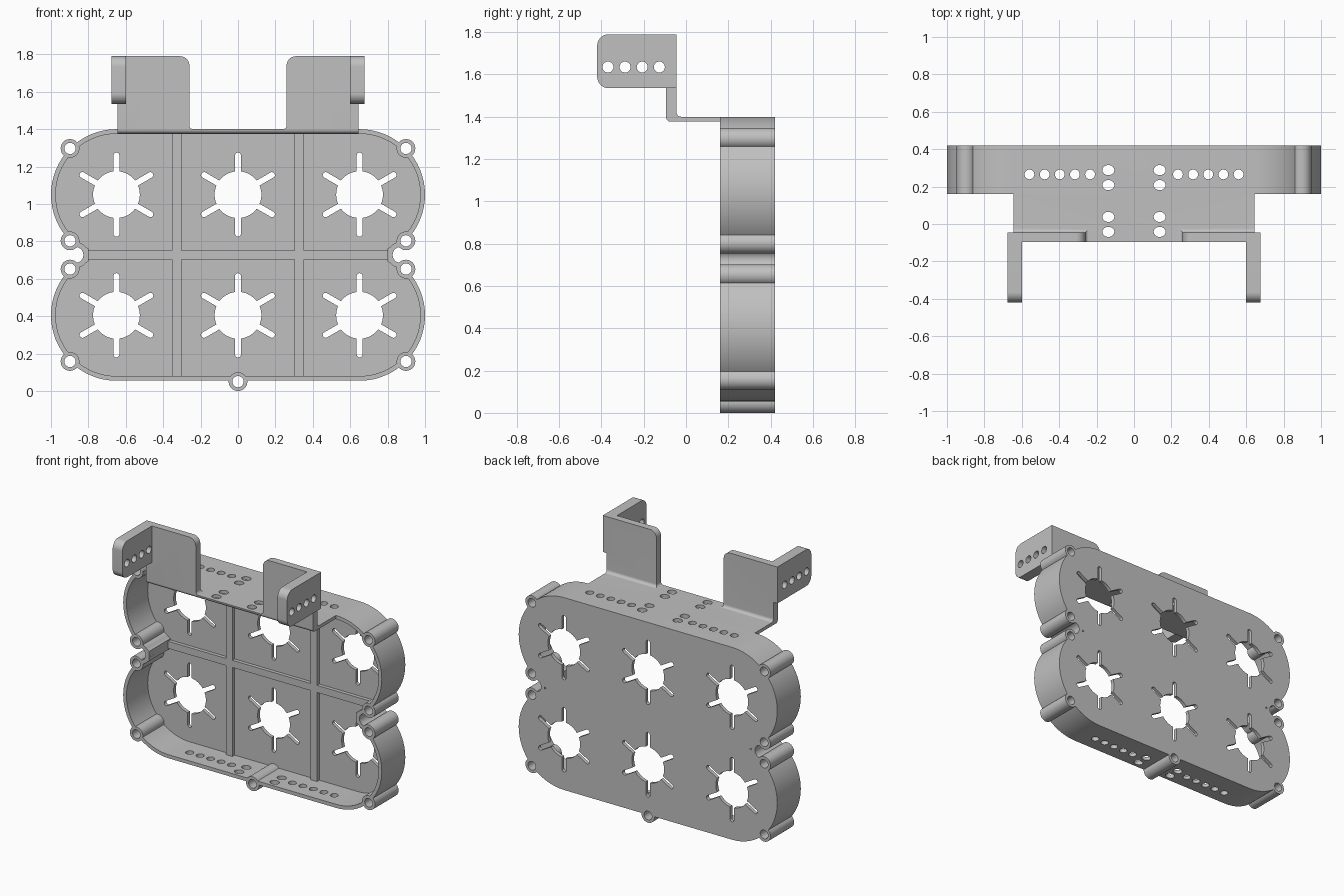
import bpy, bmesh
from math import cos, sin, tan, pi, radians
from mathutils import Vector

if "Cube" in bpy.data.objects:
    bpy.data.objects.remove(bpy.data.objects["Cube"], do_unlink=True)

grey = bpy.data.materials.new("light_grey")
grey.use_nodes = True
COLOUR = (0.53, 0.53, 0.53, 1)
grey.diffuse_color = COLOUR
grey.node_tree.nodes["Principled BSDF"].inputs["Base Color"].default_value = COLOUR


# ---------- helpers ----------
def circle(cx, cy, rx, ry=None, n=40):
    ry = ry or rx
    return [(cx + rx * cos(2 * pi * i / n), cy + ry * sin(2 * pi * i / n)) for i in range(n)]


def rounded(corners, steps=16):
    """Polygon whose corners are (x, y, fillet radius)."""
    pts = []
    for i, (x, y, r) in enumerate(corners):
        p = Vector((x, y))
        if r == 0:
            pts.append((x, y))
            continue
        u = (Vector(corners[i - 1][:2]) - p).normalized()
        v = (Vector(corners[(i + 1) % len(corners)][:2]) - p).normalized()
        half = u.angle(v) / 2
        centre = p + (u + v).normalized() * (r / sin(half))
        a = p + u * (r / tan(half)) - centre
        b = p + v * (r / tan(half)) - centre
        sweep = pi - 2 * half
        for k in range(steps + 1):
            t = k / steps * sweep
            q = centre + (a * sin(sweep - t) + b * sin(t)) / sin(sweep)
            pts.append((q.x, q.y))
    return pts


def rect(x0, y0, x1, y1, r=0):
    return rounded([(x0, y0, r), (x1, y0, r), (x1, y1, r), (x0, y1, r)])


def prism(name, pts, axis, a, b):
    """Extrude a flat outline along an axis from a to b."""
    place = {"x": lambda p, d: (d, p[0], p[1]),
             "y": lambda p, d: (p[0], d, p[1]),
             "z": lambda p, d: (p[0], p[1], d)}[axis]
    bm = bmesh.new()
    face = bm.faces.new([bm.verts.new(place(p, a)) for p in pts])
    bmesh.ops.remove_doubles(bm, verts=bm.verts[:], dist=1e-5)
    face = bm.faces[:][0]
    ext = bmesh.ops.extrude_face_region(bm, geom=[face], use_keep_orig=True)
    shift = Vector(place((0, 0), b - a))
    bmesh.ops.translate(bm, vec=shift,
                        verts=[g for g in ext["geom"] if isinstance(g, bmesh.types.BMVert)])
    bmesh.ops.recalc_face_normals(bm, faces=bm.faces[:])
    mesh = bpy.data.meshes.new(name)
    bm.to_mesh(mesh)
    bm.free()
    mesh.materials.append(grey)
    ob = bpy.data.objects.new(name, mesh)
    bpy.context.collection.objects.link(ob)
    return ob


def combine(ob, op, pts, axis, a, b):
    """Add or cut a prism, then discard the helper."""
    tool = prism("helper", pts, axis, a, b)
    mod = ob.modifiers.new("bool", "BOOLEAN")
    mod.operation, mod.solver, mod.object = op, "MANIFOLD", tool
    bpy.context.view_layer.objects.active = ob
    bpy.ops.object.modifier_apply(modifier=mod.name)
    bpy.data.objects.remove(tool, do_unlink=True)


def add(ob, *args):
    combine(ob, "UNION", *args)


def cut(ob, *args):
    combine(ob, "DIFFERENCE", *args)


# ---------- tray: two stacked stadium cells, open at the front ----------
FRONT, BACK, FLOOR = 0.16, 0.42, 0.395
LOW, HIGH, MID = 0.405, 1.05, 0.7275
HALF, R, WALL = 0.65, 0.35, 0.025
THROUGH = ("y", 0, 0.6)


def stadium(z, r):
    return rect(-HALF - r, z - r, HALF + r, z + r, r)


tray = prism("tray", stadium(LOW, R), "y", FRONT, BACK)
add(tray, stadium(HIGH, R), "y", FRONT, BACK)
for z in (LOW, HIGH):
    cut(tray, stadium(z, R - WALL), "y", 0, FLOOR)
cut(tray, rect(-0.8, MID - 0.057, 0.8, MID + 0.057), "y", 0, FLOOR)

# waist notches with their rounded wall
for s in (-1, 1):
    add(tray, circle(s * 0.87, MID, 0.07), "y", FRONT, BACK)
    cut(tray, circle(s * 0.87, MID, 0.043), *THROUGH)
    x0, x1 = sorted((s * 0.87, s * 1.1))
    cut(tray, rect(x0, MID - 0.043, x1, MID + 0.043), *THROUGH)
    cut(tray, rect(min(s * 0.9, s * 1.1), MID - 0.08, max(s * 0.9, s * 1.1), MID + 0.08), *THROUGH)

# screw bosses
bosses = [(s * 0.898, z + d) for s in (-1, 1) for z in (LOW, HIGH) for d in (-0.247, 0.247)]
bosses.append((0, 0.05))
for x, z in bosses:
    add(tray, circle(x, z, 0.05), "y", FRONT, BACK)
for x, z in bosses:
    cut(tray, circle(x, z, 0.03), *THROUGH)

# round openings with six radial slots
for z in (LOW, HIGH):
    for x in (-HALF, 0, HALF):
        cut(tray, circle(x, z, 0.125, None, 64), *THROUGH)
        for deg in (30, 90, 150):
            c, s = cos(radians(deg)), sin(radians(deg))
            slot = [(x + c * u - s * v, z + s * u + c * v)
                    for u, v in rect(-0.225, -0.0155, 0.225, 0.0155, 0.0154)]
            cut(tray, slot, *THROUGH)

# hole rows through the top and bottom walls
for s in (-1, 1):
    for i in range(5):
        cut(tray, circle(s * (0.235 + 0.081 * i), 0.265, 0.026, None, 24), "z", -0.1, 1.5)
    for y in (0.208, 0.288):
        cut(tray, circle(s * 0.137, y, 0.032, 0.027, 24), "z", -0.1, 1.5)

# ---------- low ribs dividing the floor into six bays ----------
ribs = prism("floor_ribs", rect(-0.805, MID - 0.025, 0.805, MID + 0.025), "y", 0.37, FLOOR)
for s in (-1, 1):
    add(ribs, rect(s * 0.327 - 0.025, 0.078, s * 0.327 + 0.025, 1.377), "y", 0.37, FLOOR)

# ---------- bracket: bent sheet with two upright tabs ----------
TOP, SHELF, UNDER = 1.79, 1.40, 1.377
TAB_F, TAB_B = -0.095, -0.045
bend = rounded([(FRONT, UNDER, 0), (TAB_F, UNDER, 0.022), (TAB_F, TOP, 0),
                (TAB_B, TOP, 0), (TAB_B, SHELF, 0.022), (FRONT, SHELF, 0)])
bracket = prism("bracket", bend, "x", -0.645, 0.645)
gap = rounded([(-0.26, SHELF, 0.02), (0.26, SHELF, 0.02), (0.26, TOP, 0.05), (0.4, TOP, 0),
               (0.4, 1.9, 0), (-0.4, 1.9, 0), (-0.4, TOP, 0), (-0.26, TOP, 0.05)])
cut(bracket, gap, "y", -0.2, 0.1)

# side ears pointing forward, each with four holes
ear = rounded([(-0.42, 1.535, 0.055), (TAB_B, 1.535, 0), (TAB_B, TOP, 0), (-0.42, TOP, 0.055)])
for s in (-1, 1):
    a, b = sorted((s * 0.6, s * 0.675))
    add(bracket, ear, "x", a, b)
for i in range(4):
    cut(bracket, circle(-0.369 + 0.081 * i, 1.635, 0.026, None, 24), "x", -1, 1)

# oval shelf holes
for s in (-1, 1):
    for y in (-0.042, 0.038):
        cut(bracket, circle(s * 0.137, y, 0.032, 0.027, 24), "z", 1.3, 1.5)

# ---------- shading ----------
for ob in bpy.context.view_layer.objects:
    ob.select_set(ob in (tray, ribs, bracket))
bpy.context.view_layer.objects.active = tray
bpy.ops.object.shade_smooth_by_angle(angle=radians(30))
